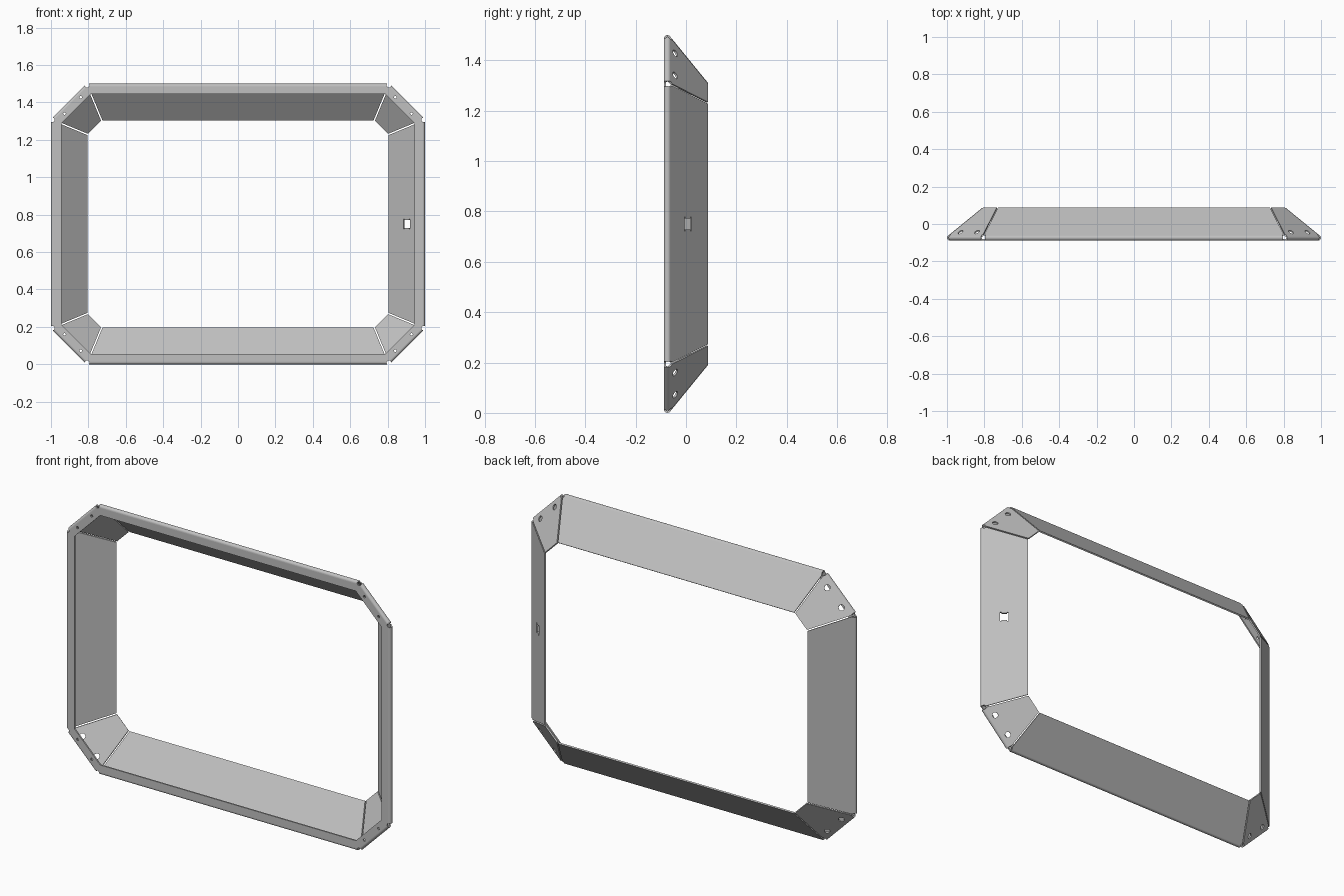
import bpy, bmesh, math
from mathutils import Vector, Matrix

if "Cube" in bpy.data.objects:
    bpy.data.objects.remove(bpy.data.objects["Cube"], do_unlink=True)

HALF_W, HALF_H, DIAG = 1.0, 0.75, 1.56      # outer octagon limits
FRONT, SHEET, BEND, GAP = -0.088, 0.008, 0.014, 0.004
SLOPE, WALL = math.radians(39.2), 0.239     # wall angle and length

steel = bpy.data.materials.new("grey_steel")
steel.use_nodes = True
steel.diffuse_color = (0.53, 0.53, 0.53, 1)
steel.node_tree.nodes["Principled BSDF"].inputs["Base Color"].default_value = (0.53, 0.53, 0.53, 1)


def corners(d):
    """Octagon corners (x, z) at inset d."""
    w, h, k = HALF_W - d, HALF_H - d, DIAG - math.sqrt(2) * d
    quarter = [(w, k - w), (k - h, h)]
    half = quarter + [(-x, z) for x, z in reversed(quarter)]
    return [Vector(p) for p in half + [(-x, -z) for x, z in half]]


def place(p, y):
    return Vector((p.x, y, p.y + HALF_H))


def finish(name, bm):
    bmesh.ops.recalc_face_normals(bm, faces=bm.faces)
    mesh = bpy.data.meshes.new(name)
    bm.to_mesh(mesh)
    bm.free()
    mesh.materials.append(steel)
    obj = bpy.data.objects.new(name, mesh)
    bpy.context.collection.objects.link(obj)
    return obj


def prism(bm, outline, matrix, depth):
    """Extruded outline centred on the matrix, along its z axis."""
    ends = [[bm.verts.new(matrix @ Vector((x, y, s * depth / 2))) for x, y in outline]
            for s in (-1, 1)]
    for ring in ends:
        bm.faces.new(ring)
    for i in range(len(outline)):
        j = (i + 1) % len(outline)
        bm.faces.new((ends[0][i], ends[0][j], ends[1][j], ends[1][i]))


def circle(r, n=20):
    return [(r * math.cos(math.tau * i / n), r * math.sin(math.tau * i / n)) for i in range(n)]


def cut(obj, bm):
    cutter = finish("cutter", bm)
    cutter.hide_render = True
    mod = obj.modifiers.new("holes", "BOOLEAN")
    mod.operation, mod.solver, mod.object = "DIFFERENCE", "EXACT", cutter
    bpy.context.view_layer.objects.active = obj
    bpy.ops.object.modifier_apply(modifier=mod.name)
    bpy.data.objects.remove(cutter, do_unlink=True)


def smooth(obj):
    bpy.ops.object.select_all(action="DESELECT")
    obj.select_set(True)
    bpy.context.view_layer.objects.active = obj
    bpy.ops.object.shade_smooth_by_angle()


def side_frame(i, d, y):
    """Axes on wall i: x along the side, y up the slope, z outward normal."""
    a, b = corners(d)[i], corners(d)[(i + 1) % 8]
    along = (b - a).normalized()
    out = Vector((along.y, -along.x))
    x = Vector((along.x, 0, along.y))
    o = Vector((out.x, 0, out.y))
    back = Vector((0, 1, 0))
    up = -o * math.cos(SLOPE) + back * math.sin(SLOPE)
    n = o * math.sin(SLOPE) + back * math.cos(SLOPE)
    m = Matrix((x, up, n)).transposed().to_4x4()
    m.translation = place((a + b) / 2, y)
    return m


# Bent sheet profile in (inset, y): arc round the fold, then straight wall
def profile(radius):
    pts = []
    for i in range(11):
        ang = math.radians(270) + (math.radians(90) + SLOPE - math.radians(270)) * i / 10
        pts.append((BEND + radius * math.cos(ang), FRONT + BEND + radius * math.sin(ang)))
    d, y = pts[-1]
    return pts + [(d + WALL * math.cos(SLOPE), y + WALL * math.sin(SLOPE))]


outer, inner = profile(BEND), profile(BEND - SHEET)
tangent = outer[-2]


def wall_point(d):
    return d, tangent[1] + (d - tangent[0]) * math.tan(SLOPE)


def add_reliefs(bm, indices):
    face_front = Matrix.Rotation(math.radians(90), 4, "X")
    for k in indices:
        spot = place(corners(0.008)[k % 8], FRONT + 0.012)
        prism(bm, circle(0.012), Matrix.Translation(spot) @ face_front, 0.05)


# Front flange: one octagonal ring plate
bm = bmesh.new()
rings = [[bm.verts.new(place(p, y)) for p in corners(d)]
         for d, y in ((BEND, FRONT), (0.055, FRONT), (0.055, FRONT + SHEET), (BEND, FRONT + SHEET))]
for r in range(4):
    a, b = rings[r], rings[(r + 1) % 4]
    for i in range(8):
        j = (i + 1) % 8
        bm.faces.new((a[i], a[j], b[j], b[i]))
flange = finish("front_flange", bm)

# Screw holes on the diagonals and relief holes at the folds
bm = bmesh.new()
add_reliefs(bm, range(8))
for i in range(0, 8, 2):
    for s in (-0.062, 0.062):
        spot = side_frame(i, 0.03, FRONT) @ Vector((s, 0, 0))
        prism(bm, circle(0.007, 12),
              Matrix.Translation(spot) @ Matrix.Rotation(math.radians(90), 4, "X"), 0.04)
cut(flange, bm)
smooth(flange)

# Sloping walls, each folded back from the flange
names = ["upper_left_corner", "top_wall", "upper_right_corner", "right_wall",
         "lower_right_corner", "bottom_wall", "lower_left_corner", "left_wall"]
for i, name in enumerate(names):
    bm = bmesh.new()

    def row(points):
        pairs = []
        for d, y in points:
            a, b = corners(d)[i], corners(d)[(i + 1) % 8]
            step = (b - a).normalized() * GAP
            pairs.append((bm.verts.new(place(a + step, y)), bm.verts.new(place(b - step, y))))
        return pairs

    o, n = row(outer), row(inner)
    for skin in (o, n):
        for p, q in zip(skin, skin[1:]):
            bm.faces.new((p[0], p[1], q[1], q[0]))
    for e in (0, 1):
        for k in range(len(o) - 1):
            bm.faces.new((o[k][e], o[k + 1][e], n[k + 1][e], n[k][e]))
    for k in (0, -1):
        bm.faces.new((o[k][0], o[k][1], n[k][1], n[k][0]))
    wall = finish(name, bm)

    bm = bmesh.new()
    add_reliefs(bm, (i, i + 1))
    if i % 2 == 0:
        # Pair of fixing holes in each corner panel
        for s in (-0.062, 0.062):
            m = side_frame(i, *wall_point(0.03)) @ Matrix.Translation((s, 0, 0))
            prism(bm, circle(0.015), m, 0.04)
    if name == "left_wall":
        # Rectangular slot with small ears at its corners
        corner = [(0.021, 0.0), (0.021, 0.015), (0.027, 0.015), (0.027, 0.023)]
        half = corner[1:] + [(-x, y) for x, y in reversed(corner[1:])]
        slot = half + [(-x, -y) for x, y in half]
        prism(bm, slot, side_frame(i, *wall_point(0.092)), 0.06)
    cut(wall, bm)
    smooth(wall)
